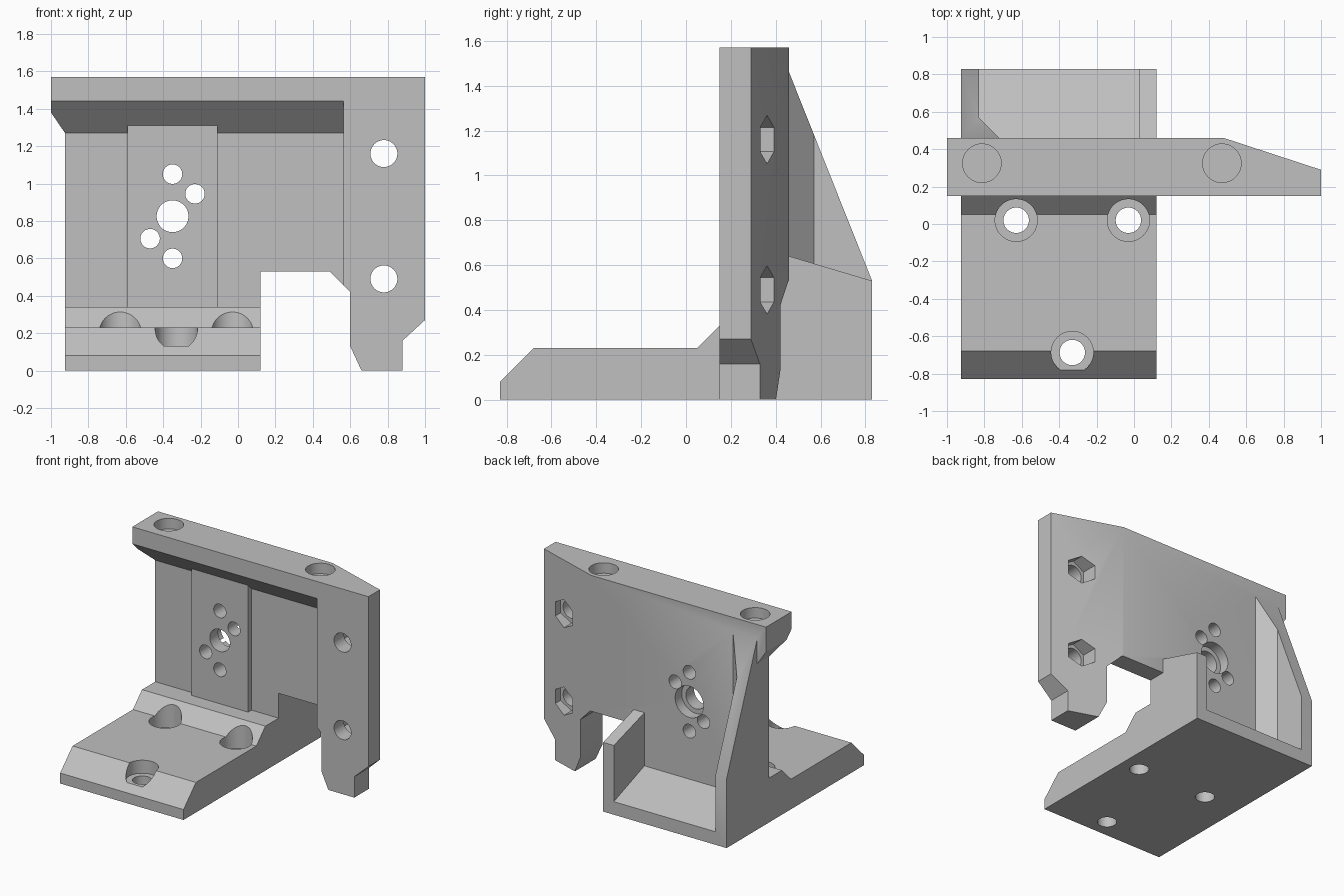
import bpy, bmesh, math
from mathutils import Matrix, Vector

cube = bpy.data.objects.get("Cube")
if cube:
    bpy.data.objects.remove(cube, do_unlink=True)

grey = bpy.data.materials.new("light grey")
grey.use_nodes = True
GREY = (0.53, 0.53, 0.53, 1)
grey.diffuse_color = GREY
grey.node_tree.nodes["Principled BSDF"].inputs["Base Color"].default_value = GREY


def prism(name, axis, profile, lo, hi):
    """Extrude a 2D profile along an axis: X takes (y, z), Y takes (x, z), Z takes (x, y)."""
    place = {"X": lambda a, b: (lo, a, b),
             "Y": lambda a, b: (a, lo, b),
             "Z": lambda a, b: (a, b, lo)}[axis]
    bm = bmesh.new()
    face = bm.faces.new([bm.verts.new(place(a, b)) for a, b in profile])
    grown = bmesh.ops.extrude_face_region(bm, geom=[face])["geom"]
    shift = Vector([hi - lo if axis == k else 0 for k in "XYZ"])
    bmesh.ops.translate(bm, vec=shift, verts=[v for v in grown if isinstance(v, bmesh.types.BMVert)])
    bmesh.ops.recalc_face_normals(bm, faces=bm.faces)
    mesh = bpy.data.meshes.new(name)
    bm.to_mesh(mesh)
    bm.free()
    mesh.materials.append(grey)
    obj = bpy.data.objects.new(name, mesh)
    bpy.context.collection.objects.link(obj)
    return obj


def rod(name, axis, centre, radius, lo, hi, sides=48):
    """Round or polygonal rod, with one corner pointing up."""
    ring = [math.tau * i / sides + math.pi / 2 for i in range(sides)]
    profile = [(centre[0] + radius * math.cos(t), centre[1] + radius * math.sin(t)) for t in ring]
    return prism(name, axis, profile, lo, hi)


def combine(target, tool, operation):
    mod = target.modifiers.new("combine", "BOOLEAN")
    mod.operation, mod.solver, mod.object = operation, "EXACT", tool
    bpy.context.view_layer.objects.active = target
    bpy.ops.object.modifier_apply(modifier=mod.name)
    bpy.data.objects.remove(tool, do_unlink=True)


def add(target, tool):
    combine(target, tool, "UNION")


def cut(target, tool):
    combine(target, tool, "DIFFERENCE")


# Upright plate with the hanging arm
LEFT, RIGHT = -0.925, 0.12
outline = [(LEFT, 0), (RIGHT, 0), (RIGHT, 0.53), (0.49, 0.53), (0.6, 0.42), (0.6, 0.13),
           (0.66, 0), (0.88, 0), (0.88, 0.16), (1, 0.27), (1, 1.57), (-1, 1.57),
           (-1, 1.38), (LEFT, 1.27)]
body = prism("mounting_bracket", "Y", outline, 0.15, 0.46)

# Recessed front under the top bar, and the tapered back of the arm
cut(body, prism("front_recess", "X", [(0.1, -0.1), (0.32, -0.1), (0.32, 1.27), (0.1, 1.49)], -1.1, 0.565))
cut(body, prism("arm_taper", "Z", [(0.48, 0.46), (1.1, 0.257), (1.1, 0.6), (0.48, 0.6)], -0.1, 1.7))

# Raised centre pad
add(body, prism("centre_pad", "X", [(0.28, 0.1), (0.36, 0.1), (0.36, 1.4), (0.28, 1.4)], -0.59, -0.11))

# Base with bevelled front, step to the plate and sloping rear floor
base = [(-0.83, 0), (-0.83, 0.08), (-0.68, 0.23), (0.05, 0.23), (0.16, 0.34),
        (0.35, 0.34), (0.44, 0.24), (0.83, 0.1), (0.83, 0)]
add(body, prism("base", "X", base, LEFT, RIGHT))

# Tall rear gusset with a chamfered inner corner
gusset = prism("gusset", "Z", [(LEFT, 0.44), (LEFT, 0.83), (-0.83, 0.83), (-0.83, 0.57), (-0.7, 0.44)], 0, 1.5)
cut(gusset, prism("gusset_slope", "X", [(0.4, 1.61), (0.9, 0.354), (0.9, 1.8), (0.4, 1.8)], -1.1, 0))
add(body, gusset)

# Low rear side wall
add(body, prism("side_wall", "X", [(0.44, 0), (0.83, 0), (0.83, 0.53), (0.44, 0.646)], 0.03, RIGHT))

# Centre bore, its rear counterbore and four small screw holes
CENTRE = (-0.35, 0.825)
cut(body, rod("bore", "Y", CENTRE, 0.085, 0, 0.6))
cut(body, rod("bore_step", "Y", CENTRE, 0.12, 0.38, 0.6))
for dx, dz in ((0, 0.225), (0.12, 0.12)):
    for s in (-1, 1):
        cut(body, rod("screw_hole", "Y", (CENTRE[0] + s * dx, CENTRE[1] + s * dz), 0.052, 0, 0.6))

# Arm bolt holes with hexagonal nut pockets behind
for z in (0.49, 1.16):
    cut(body, rod("bolt_hole", "Y", (0.78, z), 0.072, 0, 0.6))
    cut(body, rod("nut_pocket", "Y", (0.78, z), 0.108, 0.27, 0.6, sides=6))

# Blind round pockets in the top
for x in (-0.813, 0.47):
    cut(body, rod("top_pocket", "Z", (x, 0.325), 0.103, 1.49, 1.7))

# Counterbored base holes
for centre in ((-0.63, 0.02), (-0.03, 0.02), (-0.33, -0.687)):
    cut(body, rod("base_hole", "Z", centre, 0.068, -0.1, 0.3))
    cut(body, rod("base_counterbore", "Z", centre, 0.113, 0.13, 0.6))

# Merge coplanar faces and smooth the round walls
bm = bmesh.new()
bm.from_mesh(body.data)
bmesh.ops.remove_doubles(bm, verts=bm.verts, dist=0.0001)
bmesh.ops.dissolve_limit(bm, angle_limit=math.radians(0.5), verts=bm.verts, edges=bm.edges)
bm.to_mesh(body.data)
bm.free()
for obj in bpy.context.selected_objects:
    obj.select_set(False)
body.select_set(True)
bpy.context.view_layer.objects.active = body
bpy.ops.object.shade_smooth_by_angle(angle=math.radians(25))
